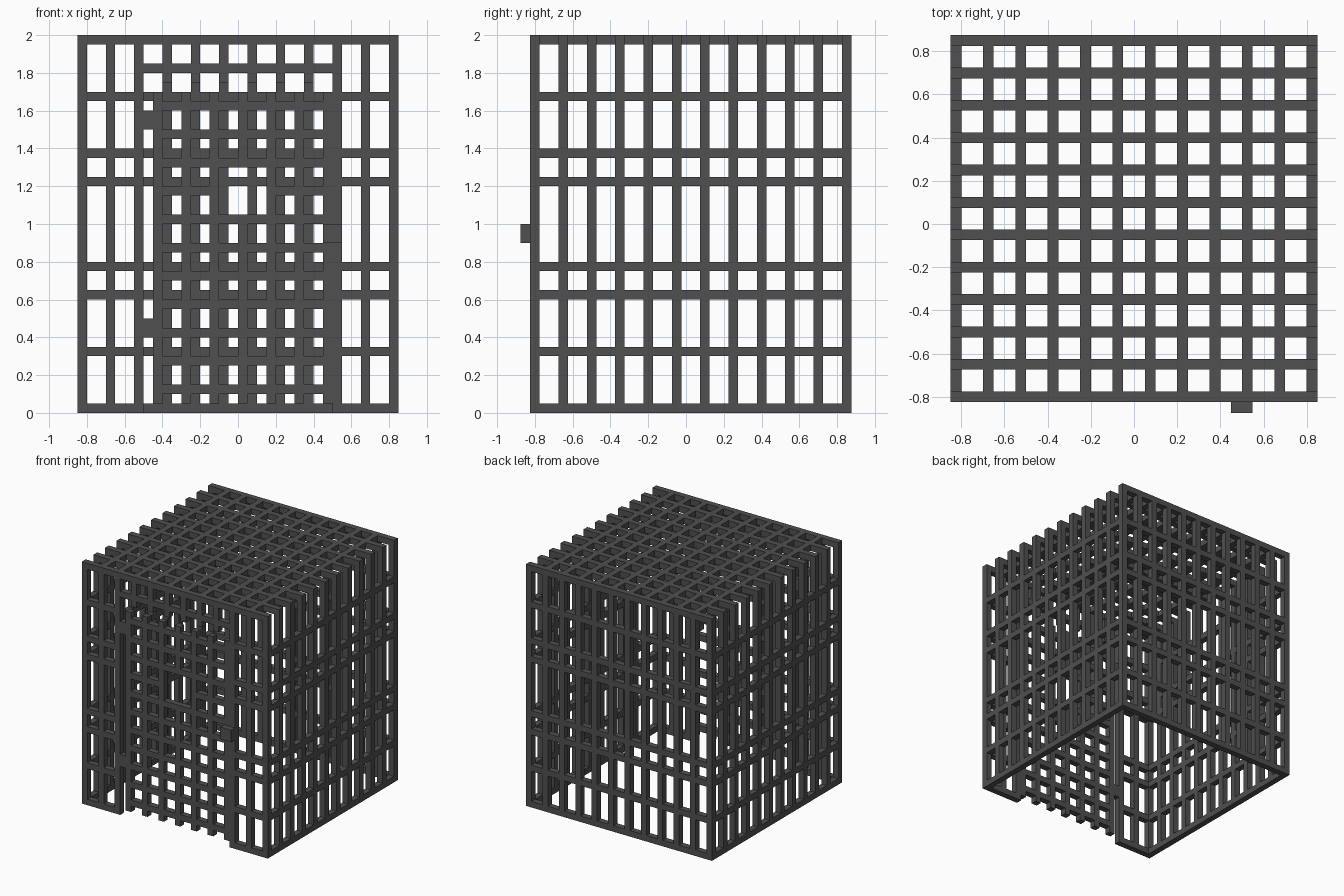
import bpy
import bmesh
from mathutils import Matrix, Vector

cube = bpy.data.objects.get("Cube")
if cube:
    bpy.data.objects.remove(cube, do_unlink=True)

T = 0.05                # bar thickness
PITCH = 0.15            # bar spacing
X0, X1 = -0.85, 0.85    # cage width
Y0, Y1 = -0.825, 0.875  # cage depth
H = 2.0
RAILS = [0, 0.3, 0.6, 0.75, 1.2, 1.35, 1.65]

iron = bpy.data.materials.new("dark iron")
iron.use_nodes = True
iron.diffuse_color = (0.08, 0.08, 0.08, 1)
iron.node_tree.nodes["Principled BSDF"].inputs["Base Color"].default_value = iron.diffuse_color


def box(bm, x, y, z):
    """Add a box from (low, high) pairs on each axis."""
    lo, hi = Vector((x[0], y[0], z[0])), Vector((x[1], y[1], z[1]))
    bmesh.ops.create_cube(bm, size=1, matrix=Matrix.Translation((lo + hi) / 2)
                          @ Matrix.Diagonal((*(hi - lo), 1)))


def make(name, boxes):
    bm = bmesh.new()
    for b in boxes:
        box(bm, *b)
    mesh = bpy.data.meshes.new(name)
    bm.to_mesh(mesh)
    bm.free()
    mesh.materials.append(iron)
    ob = bpy.data.objects.new(name, mesh)
    bpy.context.scene.collection.objects.link(ob)


def span(a):
    return (a, a + T)


xs = [X0 + PITCH * i for i in range(12)]
ys = [Y0 + PITCH * i for i in range(12)]
front, back = span(Y0), span(Y1 - T)

# Side walls: uprights reach the top, rails stop below the roof
for name, x in (("left_wall", span(X1 - T)), ("right_wall", span(X0))):
    make(name, [(x, span(y), (0, H)) for y in ys]
         + [(x, (Y0, Y1), span(z)) for z in RAILS])

# Back wall
make("back_wall", [(span(x), back, (0, H)) for x in xs]
     + [((X0, X1), back, span(z)) for z in RAILS])

# Roof grid
make("roof_grid", [((X0, X1), span(y), span(H - T)) for y in ys]
     + [(span(x), (Y0, Y1), span(H - T)) for x in xs[1:-1]])

# Front panels beside the doorway
for name, posts, width in (("front_right_panel", xs[:3], (X0, -0.5)),
                           ("front_left_panel", xs[-3:], (0.5, X1))):
    make(name, [(span(x), front, (0, H)) for x in posts]
         + [(width, front, span(z)) for z in RAILS])

# Grille above the doorway
make("door_header", [(span(x), front, (1.75, H)) for x in xs[3:-3]]
     + [((-0.5, 0.5), front, span(1.8))])

# Door grid with a small window left open
door = []
for i in range(7):
    x = span(-0.45 + PITCH * i)
    parts = [(T, 1.05), (1.3, 1.7)] if i == 3 else [(T, 1.7)]
    door += [(x, front, z) for z in parts]
for i in range(11):
    z = span(0.1 + PITCH * i)
    parts = [(-0.45, -0.1), (0.15, 0.5)] if i == 7 else [(-0.45, 0.5)]
    door += [(x, front, z) for x in parts]
make("door_grid", door)

# Hinges and latch
make("door_hinges", [((-0.5, -0.45), front, (z, z + 0.1)) for z in (0.4, 1.5)])
make("door_latch", [((0.45, 0.55), (Y0 - T, Y0), (0.9, 1.0))])
